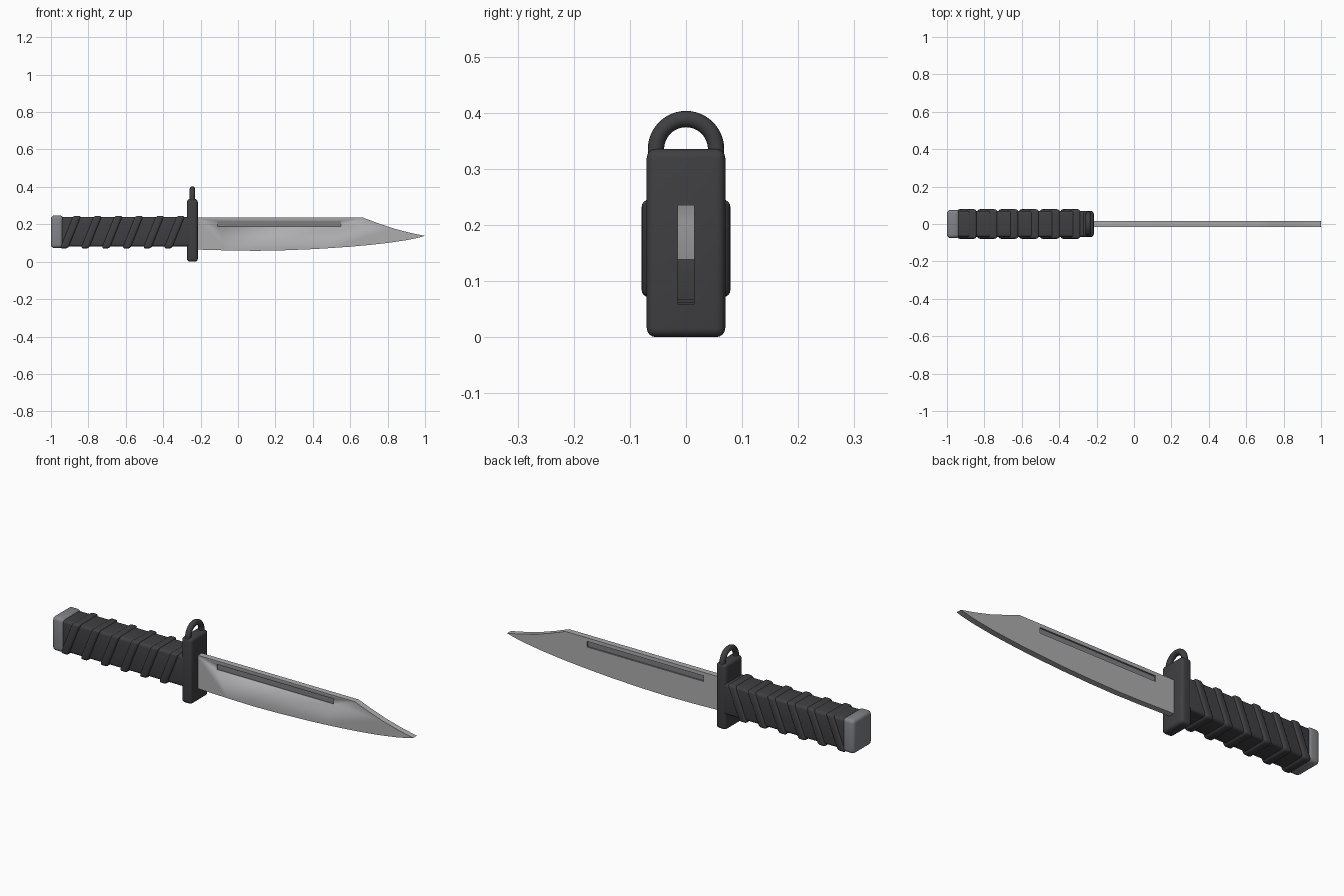
import bpy, bmesh, math
from mathutils import Vector

if "Cube" in bpy.data.objects:
    bpy.data.objects.remove(bpy.data.objects["Cube"])

def mat(name, c, a=1.0):
    m = bpy.data.materials.new(name)
    m.diffuse_color = (*c, a)
    m.use_nodes = True
    m.node_tree.nodes["Principled BSDF"].inputs["Base Color"].default_value = m.diffuse_color
    return m

BLACK = mat("black_grip", (0.05, 0.05, 0.055))
GREY = mat("pommel_grey", (0.22, 0.23, 0.25))
STEEL = mat("blade_steel", (0.42, 0.42, 0.43))
DARK = mat("groove_steel", (0.21, 0.21, 0.22))

def finish(name, bm, *mats):
    bmesh.ops.recalc_face_normals(bm, faces=bm.faces)
    me = bpy.data.meshes.new(name)
    bm.to_mesh(me)
    bm.free()
    ob = bpy.data.objects.new(name, me)
    bpy.context.collection.objects.link(ob)
    for m in mats:
        me.materials.append(m)
    bpy.ops.object.select_all(action='DESELECT')
    ob.select_set(True)
    bpy.context.view_layer.objects.active = ob
    bpy.ops.object.shade_smooth_by_angle(angle=math.radians(35))
    return ob

def rounded_box(name, lo, hi, bevel, m, shear=0.0):
    bm = bmesh.new()
    bmesh.ops.create_cube(bm, size=1)
    lo, hi = Vector(lo), Vector(hi)
    for v in bm.verts:
        v.co = Vector([(lo[i] + hi[i]) / 2 + v.co[i] * (hi[i] - lo[i]) for i in range(3)])
    if bevel:
        bmesh.ops.bevel(bm, geom=bm.edges[:], offset=bevel, segments=4, profile=0.5, affect='EDGES')
    for v in bm.verts:
        v.co.x += shear * (v.co.z - (lo.z + hi.z) / 2)
    return finish(name, bm, m)

# Pommel, grip and guard
rounded_box("pommel", (-1, -0.075, 0.073), (-0.935, 0.075, 0.247), 0.018, GREY)
rounded_box("grip", (-0.95, -0.07, 0.08), (-0.25, 0.07, 0.24), 0.015, BLACK)
rounded_box("guard", (-0.273, -0.07, 0), (-0.215, 0.07, 0.335), 0.016, BLACK)

# Slanted grip ridges
for i in range(6):
    x = -0.895 + 0.111 * i
    rounded_box(f"grip_ridge_{i+1}", (x - 0.022, -0.079, 0.071), (x + 0.022, 0.079, 0.245),
                0.013, BLACK, 0.4)

# Half ring on top of the guard
bm = bmesh.new()
rings = []
for i in range(-1, 26):
    t = math.pi * min(max(i, 0), 24) / 24
    drop = -0.015 if i in (-1, 25) else 0
    ring = []
    for j in range(14):
        a = 2 * math.pi * j / 14
        r = 0.0535 + 0.0145 * math.cos(a)
        ring.append(bm.verts.new((-0.244 + 0.0145 * math.sin(a), r * math.cos(t),
                                  0.335 + r * math.sin(t) + drop)))
    rings.append(ring)
for a, b in zip(rings, rings[1:]):
    for j in range(14):
        bm.faces.new((a[j], a[j - 1], b[j - 1], b[j]))
bm.faces.new(rings[0])
bm.faces.new(rings[-1])
finish("muzzle_ring", bm, BLACK)

# Blade: clip-point outline extruded flat
spine = [(-0.23, 0.235), (0.67, 0.235), (0.75, 0.205), (0.83, 0.178), (0.91, 0.157), (0.96, 0.146), (1, 0.138)]
edge = [(0.96, 0.127), (0.9, 0.115), (0.8, 0.1), (0.7, 0.089), (0.6, 0.08), (0.5, 0.073), (0.4, 0.067),
        (0.25, 0.061), (0.1, 0.058), (-0.05, 0.06), (-0.23, 0.065)]
bm = bmesh.new()
f = bm.faces.new([bm.verts.new((x, -0.015, z)) for x, z in spine + edge])
r = bmesh.ops.extrude_face_region(bm, geom=[f])
for v in r["geom"]:
    if isinstance(v, bmesh.types.BMVert):
        v.co.y = 0.015
blade = finish("blade", bm, STEEL, DARK)

# Groove cut into both sides of the blade
for s in (-1, 1):
    y = sorted((s * 0.007, s * 0.03))
    cut = rounded_box("groove_cutter", (-0.11, y[0], 0.188), (0.55, y[1], 0.217), 0, DARK)
    cut.hide_render = True
    mod = blade.modifiers.new("groove", 'BOOLEAN')
    mod.object = cut
    mod.solver = 'EXACT'
    bpy.context.view_layer.objects.active = blade
    bpy.ops.object.modifier_apply(modifier=mod.name)
    bpy.data.objects.remove(cut)
for p in blade.data.polygons:
    c = p.center
    p.material_index = int(abs(c.y) < 0.0149 and -0.12 < c.x < 0.56 and 0.187 < c.z < 0.218)
